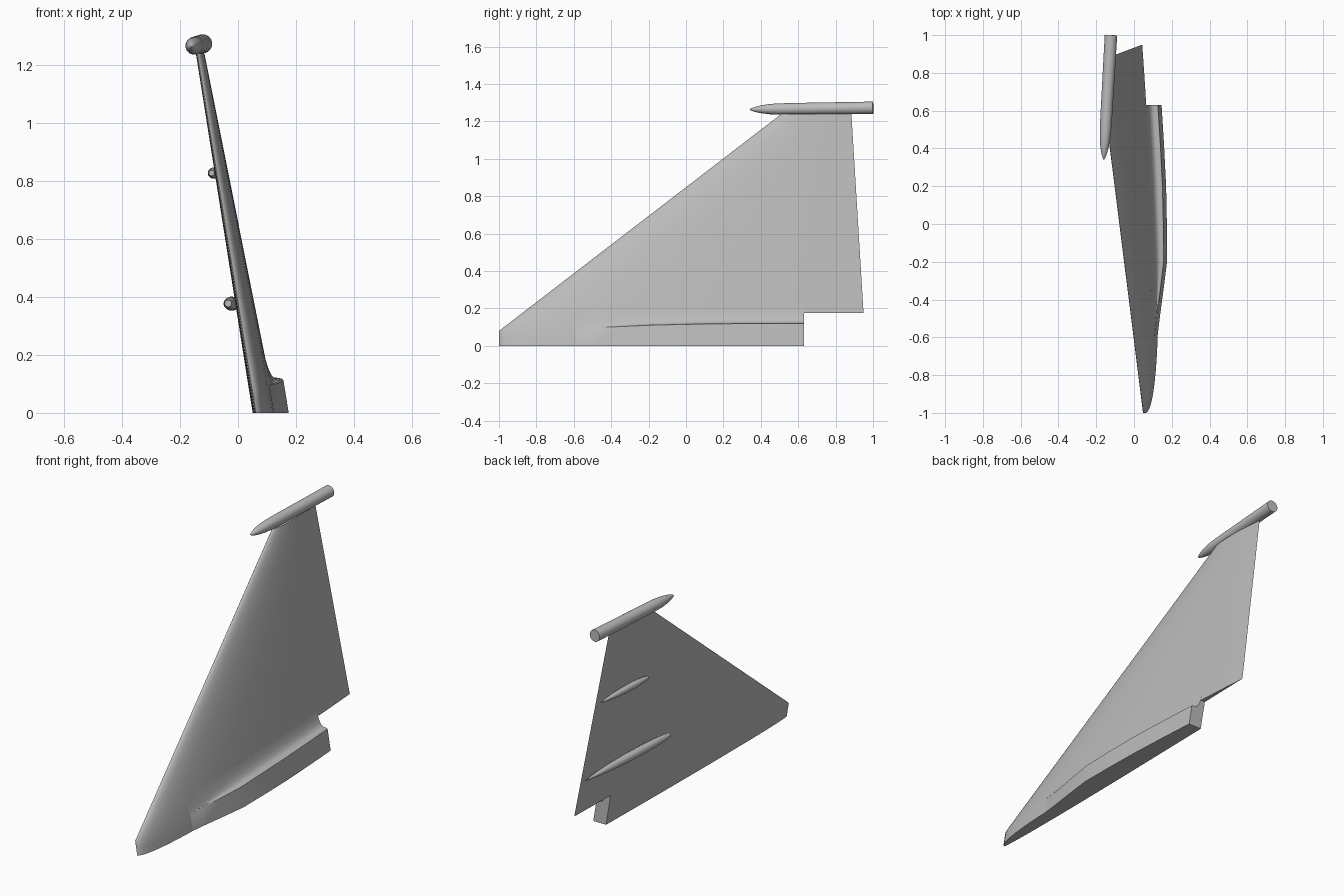
import bpy, bmesh, math
from mathutils import Vector

if "Cube" in bpy.data.objects:
    bpy.data.objects.remove(bpy.data.objects["Cube"])

GREY = (0.5, 0.5, 0.5, 1)
paint = bpy.data.materials.new("plain grey")
paint.use_nodes = True
paint.diffuse_color = GREY
paint.node_tree.nodes["Principled BSDF"].inputs["Base Color"].default_value = GREY


def loft(name, rings, smooth=True):
    """Skin matching closed rings of points and cap both ends."""
    bm = bmesh.new()
    loops = [[bm.verts.new(p) for p in ring] for ring in rings]
    n = len(loops[0])
    for a, b in zip(loops, loops[1:]):
        for i in range(n):
            j = (i + 1) % n
            bm.faces.new((a[i], a[j], b[j], b[i]))
    bm.faces.new(loops[0])
    bm.faces.new(loops[-1])
    bmesh.ops.remove_doubles(bm, verts=bm.verts, dist=1e-5)
    bmesh.ops.recalc_face_normals(bm, faces=bm.faces)
    mesh = bpy.data.meshes.new(name)
    bm.to_mesh(mesh)
    bm.free()
    mesh.materials.append(paint)
    obj = bpy.data.objects.new(name, mesh)
    bpy.context.collection.objects.link(obj)
    if smooth:
        shade(obj)
    return obj


def shade(obj):
    bpy.ops.object.select_all(action='DESELECT')
    bpy.context.view_layer.objects.active = obj
    obj.select_set(True)
    bpy.ops.object.shade_smooth_by_angle(angle=math.radians(35))


def body(name, start, end, radius, profile, sides=28):
    """Turned body along an axis; profile holds (fraction, radius factor)."""
    a, b = Vector(start), Vector(end)
    d = (b - a).normalized()
    u = d.cross(Vector((0, 0, 1))).normalized()
    v = u.cross(d)
    angles = [math.tau * i / sides for i in range(sides)]
    return loft(name, [[a.lerp(b, t) + radius * f * (u * math.cos(q) + v * math.sin(q))
                        for q in angles] for t, f in profile])


# Wing shape
TIP = 1.24


def edges(z):
    lead = -1 + 1.51 * max(0, z - 0.08) / (TIP - 0.08)
    trail = 0.96 - 0.061 * z
    return lead, trail


def thickness(u):
    u = min(max(u, 0), 1)
    return 10 * (0.2969 * math.sqrt(u) - 0.126 * u - 0.3516 * u**2
                 + 0.2843 * u**3 - 0.1036 * u**4)


def surface(y, z, upper=True):
    lead, trail = edges(z)
    chord = trail - lead
    u = (y - lead) / chord
    depth = 0.011 + 0.027 * chord if upper else -0.006 - 0.004 * chord
    return 0.062 - 0.163 * z + 0.01 * u + depth * thickness(u)


def wing_ring(z, steps=28):
    lead, trail = edges(z)
    us = [(1 - math.cos(math.pi * i / steps)) / 2 for i in range(steps + 1)]
    ys = [lead + u * (trail - lead) for u in us]
    return ([(surface(y, z), y, z) for y in reversed(ys)]
            + [(surface(y, z, False), y, z) for y in ys[1:-1]])


heights = [0, 0.04, 0.08] + [0.08 + (TIP - 0.08) * i / 14 for i in range(1, 15)]
wing = loft("wing", [wing_ring(z) for z in heights], smooth=False)

# Notch below the trailing edge
corners = [(-1, 0.63), (1, 0.63), (1, 2), (-1, 2)]
cutter = loft("notch_cutter", [[(x, y, z) for x, y in corners] for z in (-0.5, 0.175)], False)
cutter.hide_render = True
bpy.context.view_layer.objects.active = wing
cut = wing.modifiers.new("notch", 'BOOLEAN')
cut.operation = 'DIFFERENCE'
cut.solver = 'EXACT'
cut.object = cutter
bpy.ops.object.modifier_apply(modifier=cut.name)
bpy.data.objects.remove(cutter)
shade(wing)


# Root fairing with a concave blend into the wing
def root_ring(y, outer, top):
    inner = surface(y, 0, False) + 0.004
    join = 0.2
    shoulder = Vector((outer - 0.163 * top, top))
    end = Vector((surface(y, join), join))
    wide = max(shoulder.x - surface(y, top), 0.002)
    begin = shoulder - Vector((wide * 0.25, -0.003))
    corner = Vector((surface(y, top) + 0.003, top - 0.003))
    curve = []
    for i in range(11):
        t = i / 10
        curve.append(begin * (1 - t)**2 + corner * 2 * t * (1 - t) + end * t**2)
    pts = [(inner, 0), (outer, 0), shoulder] + curve + [(end.x - 0.01, join), (inner - 0.015, 0.12)]
    return [(p[0], y, p[1]) for p in pts]


stations = [(-0.66, 0.117, 0.09), (-0.5, 0.136, 0.096), (-0.35, 0.156, 0.103),
            (-0.2, 0.175, 0.11), (0, 0.174, 0.115), (0.2, 0.17, 0.118),
            (0.42, 0.159, 0.119), (0.63, 0.146, 0.12)]
loft("root_fairing", [root_ring(*s) for s in stations])

# Tip pod with a rounded nose and flat tail
nose = [(0, 0.02), (0.015, 0.22), (0.05, 0.46), (0.1, 0.68), (0.16, 0.85),
        (0.23, 0.94), (0.35, 0.98), (1, 1.03)]
body("tip_pod", (-0.16, 0.34, 1.264), (-0.122, 1, 1.273), 0.032, nose)

# Actuator fairings, blunt in front and pointed behind
teardrop = [(0, 0.5), (0.06, 0.7), (0.16, 0.88), (0.3, 1), (0.5, 0.98),
            (0.7, 0.8), (0.85, 0.52), (0.95, 0.24), (1, 0.02)]
body("lower_actuator_fairing", (-0.034, 0.2, 0.377), (0, 0.91, 0.377), 0.024, teardrop)
body("upper_actuator_fairing", (-0.091, 0.48, 0.827), (-0.07, 0.87, 0.827), 0.019, teardrop)
